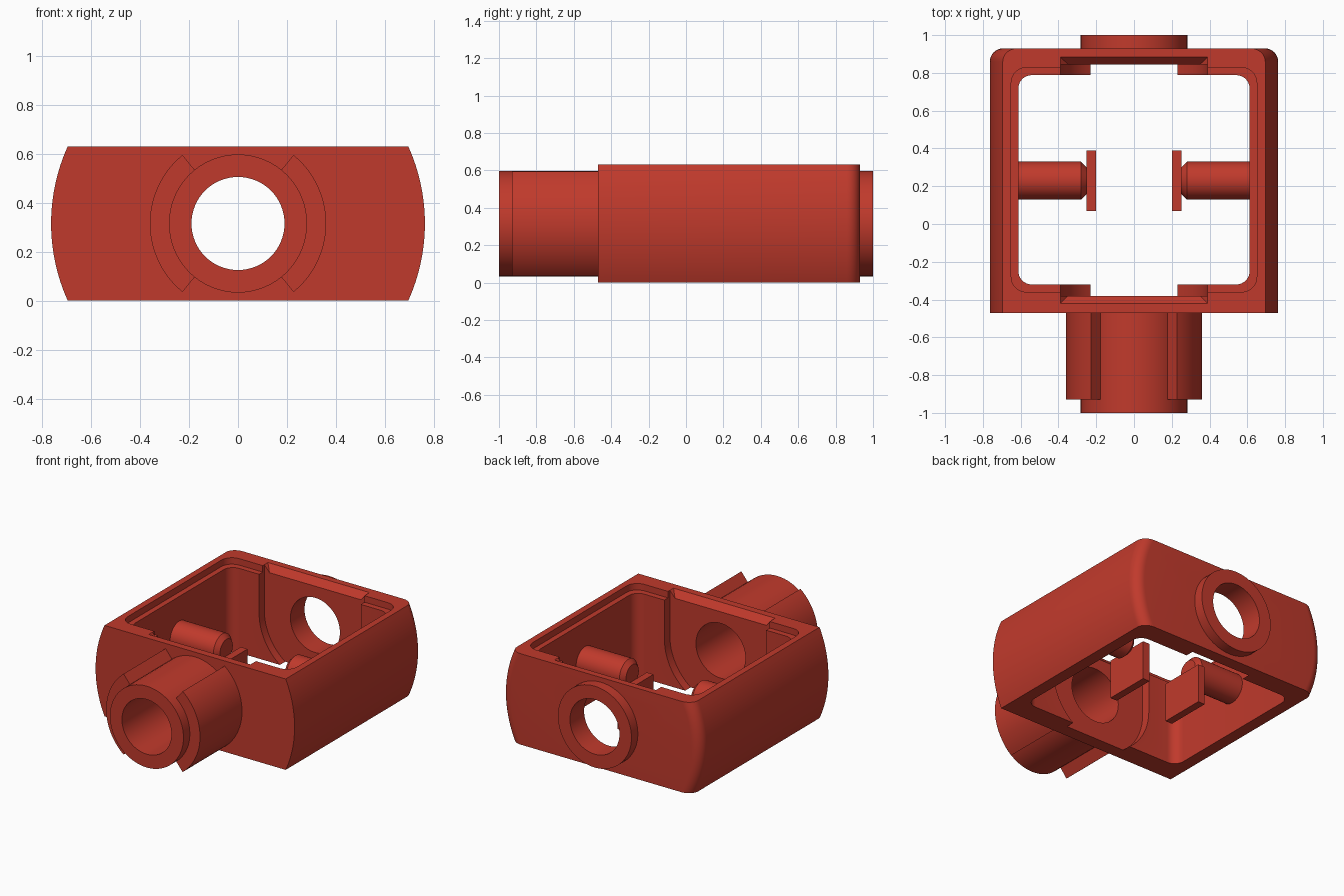
import bpy, bmesh, math
from mathutils import Vector

if "Cube" in bpy.data.objects:
    bpy.data.objects.remove(bpy.data.objects["Cube"])

CZ = 0.315   # height of the bore axis
H = 0.63     # housing height

red = bpy.data.materials.new("red")
red.diffuse_color = (0.53, 0.042, 0.025, 1)
red.use_nodes = True
red.node_tree.nodes["Principled BSDF"].inputs["Base Color"].default_value = red.diffuse_color


def arc(cx, cy, r, a0, a1, n):
    """Points on an arc, angles in degrees."""
    return [(cx + r * math.cos(math.radians(a0 + (a1 - a0) * i / n)),
             cy + r * math.sin(math.radians(a0 + (a1 - a0) * i / n))) for i in range(n + 1)]


def circle(cx, cy, r, n=64):
    return arc(cx, cy, r, 0, 360, n)[:-1]


def rounded_rect(x, y0, y1, r):
    pts = []
    for cx, cy, a in ((x - r, y1 - r, 0), (-x + r, y1 - r, 90),
                      (-x + r, y0 + r, 180), (x - r, y0 + r, 270)):
        pts += arc(cx, cy, r, a, a + 90, 8)
    return pts


def rect(x, y0, y1):
    return [(-x, y0), (x, y0), (x, y1), (-x, y1)]


def place(axis, p, t):
    if axis == "x":
        return Vector((t, p[0], p[1]))
    if axis == "y":
        return Vector((p[0], t, p[1]))
    return Vector((p[0], p[1], t))


def loft(name, axis, sections):
    """Closed solid through (profile, position) sections along an axis."""
    bm = bmesh.new()
    rings = [[bm.verts.new(place(axis, p, t)) for p in pts] for pts, t in sections]
    bm.faces.new(rings[0])
    bm.faces.new(rings[-1])
    n = len(rings[0])
    for a, b in zip(rings, rings[1:]):
        for i in range(n):
            j = (i + 1) % n
            bm.faces.new((a[i], a[j], b[j], b[i]))
    bmesh.ops.recalc_face_normals(bm, faces=bm.faces)
    me = bpy.data.meshes.new(name)
    bm.to_mesh(me)
    bm.free()
    me.materials.append(red)
    ob = bpy.data.objects.new(name, me)
    bpy.context.collection.objects.link(ob)
    return ob


def prism(name, pts, axis, lo, hi):
    return loft(name, axis, [(pts, lo), (pts, hi)])


def cut(ob, cutter):
    """Subtract the cutter and remove it."""
    m = ob.modifiers.new("cut", 'BOOLEAN')
    m.operation = 'DIFFERENCE'
    m.solver = 'EXACT'
    m.object = cutter
    bpy.context.view_layer.objects.active = ob
    bpy.ops.object.modifier_apply(modifier=m.name)
    bpy.data.objects.remove(cutter)


def bulged(r):
    """Flat top and bottom, sides on a circle about the bore axis."""
    a = math.degrees(math.asin(CZ / r))
    return arc(0, CZ, r, -a, a, 24) + arc(0, CZ, r, 180 - a, 180 + a, 24)


# Housing: bulged sides, rounded back corners
R, F = 0.763, 0.07
sections = [(bulged(R), -0.47)]
for i in range(9):
    t = math.pi / 2 * i / 8
    sections.append((bulged(R - F * (1 - math.cos(t))), 0.93 - F + F * math.sin(t)))
housing = loft("housing", "y", sections)

# Cavity, lid ledge, round-bottomed pockets with a lead-in, and bore
cut(housing, prism("cavity", rounded_rect(0.612, -0.32, 0.788, 0.07), "z", -0.1, H + 0.1))
cut(housing, prism("ledge", rounded_rect(0.65, -0.36, 0.828, 0.08), "z", 0.585, H + 0.1))
pocket = arc(0, CZ, 0.39, 180, 360, 40) + [(0.39, 0.8), (-0.39, 0.8)]
cut(housing, prism("pocket", pocket, "y", -0.38, 0.845))
cut(housing, loft("lead_in", "z", [(rect(0.35, -0.38, 0.845), 0.585),
                                   (rect(0.394, -0.424, 0.889), 0.635)]))
cut(housing, prism("bore", circle(0, CZ, 0.19), "y", -1.2, 1.2))

# Front sleeve and back collar
for name, y0, y1 in (("front_sleeve", -1.0, -0.42), ("back_collar", 0.89, 1.0)):
    tube = prism(name, circle(0, CZ, 0.282), "y", y0, y1)
    cut(tube, prism("bore", circle(0, CZ, 0.19), "y", -1.2, 1.2))

# Side ribs on the sleeve, pins and end plates, mirrored left and right
for side, s in (("right", 1), ("left", -1)):
    mid = 0 if s > 0 else 180
    rib = arc(0, CZ, 0.36, mid - 51, mid + 51, 28) + arc(0, CZ, 0.27, mid + 51, mid - 51, 28)
    prism(side + "_rib", rib, "y", -0.93, -0.45)
    shaft = circle(0.23, CZ, 0.10, 40)
    loft(side + "_pin", "x", [(circle(0.23, CZ, 0.07, 40), s * 0.25),
                              (shaft, s * 0.28), (shaft, s * 0.64)])
    prism(side + "_plate", [(0.07, 0), (0.39, 0), (0.39, 0.27), (0.07, 0.27)],
          "x", s * 0.20, s * 0.252)

# Smooth curved faces, keep hard edges
for ob in bpy.context.scene.objects:
    ob.select_set(True)
    bpy.context.view_layer.objects.active = ob
bpy.ops.object.shade_smooth_by_angle(angle=math.radians(30))
